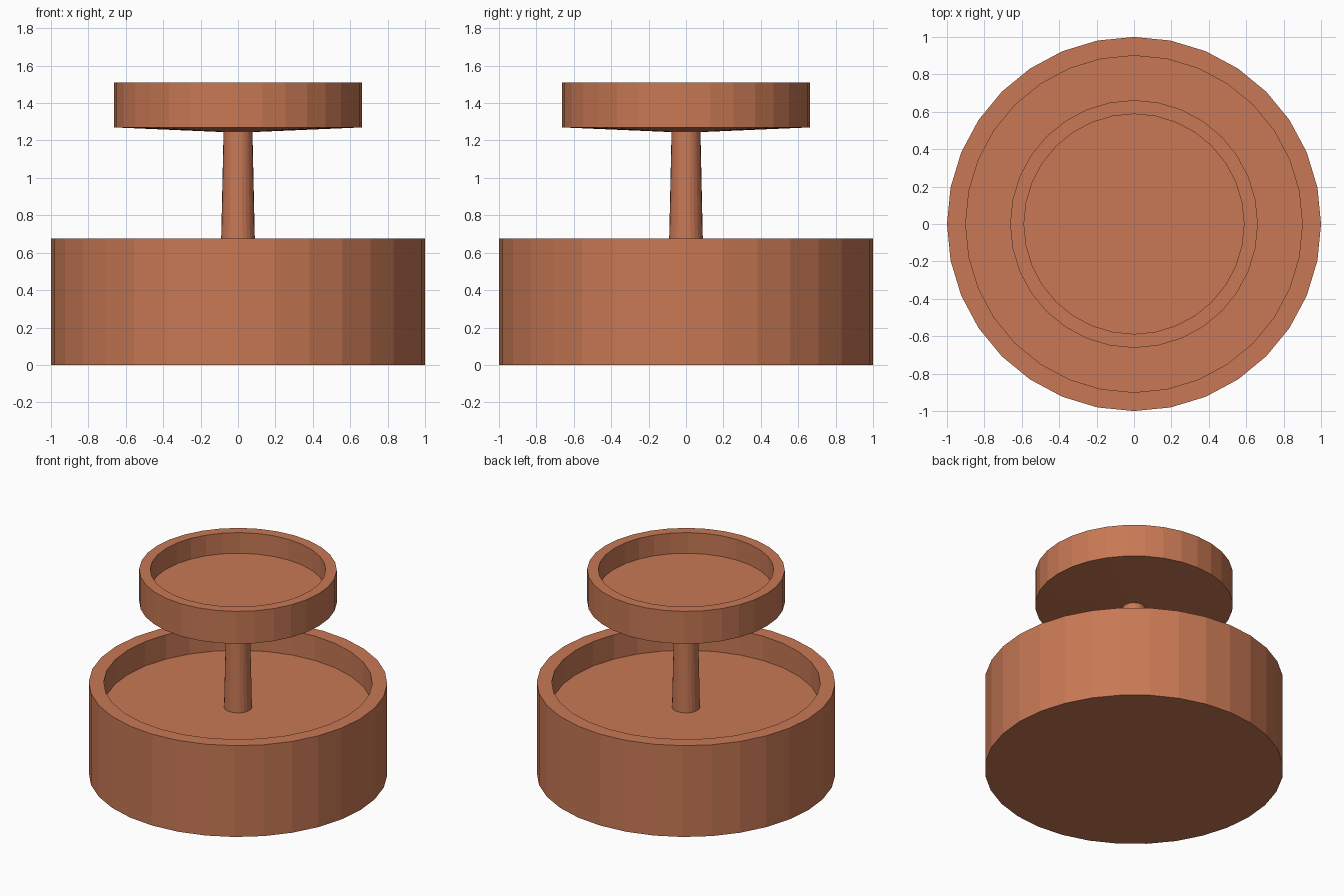
import bpy
import bmesh
from math import cos, sin, tau

cube = bpy.data.objects.get("Cube")
if cube:
    bpy.data.objects.remove(cube, do_unlink=True)

# Terracotta clay
clay = bpy.data.materials.new("terracotta")
clay.use_nodes = True
colour = (0.58, 0.19, 0.09, 1)
clay.diffuse_color = colour
clay.node_tree.nodes["Principled BSDF"].inputs["Base Color"].default_value = colour


def lathe(name, profile, sides=32):
    """Spin (radius, height) points into a solid, capping both ends."""
    bm = bmesh.new()
    rings = []
    for r, z in profile:
        angles = [tau * i / sides for i in range(sides)]
        rings.append([bm.verts.new((r * cos(a), r * sin(a), z)) for a in angles])
    for low, high in zip(rings, rings[1:]):
        for i in range(sides):
            j = (i + 1) % sides
            bm.faces.new((low[i], low[j], high[j], high[i]))
    bm.faces.new(rings[0][::-1])
    bm.faces.new(rings[-1])
    bmesh.ops.recalc_face_normals(bm, faces=bm.faces)
    mesh = bpy.data.meshes.new(name)
    bm.to_mesh(mesh)
    bm.free()
    mesh.materials.append(clay)
    obj = bpy.data.objects.new(name, mesh)
    bpy.context.collection.objects.link(obj)
    return obj


# Wide lower basin with a recessed floor
lathe("lower_basin", [(1, 0), (1, 0.675), (0.9, 0.675), (0.9, 0.495)])

# Slightly tapered stem from the basin floor to the bowl
lathe("stem", [(0.094, 0.49), (0.077, 1.26)], 24)

# Upper bowl with a shallow conical underside
lathe("upper_bowl", [(0.08, 1.245), (0.662, 1.27), (0.662, 1.51),
                     (0.588, 1.51), (0.588, 1.357)])
